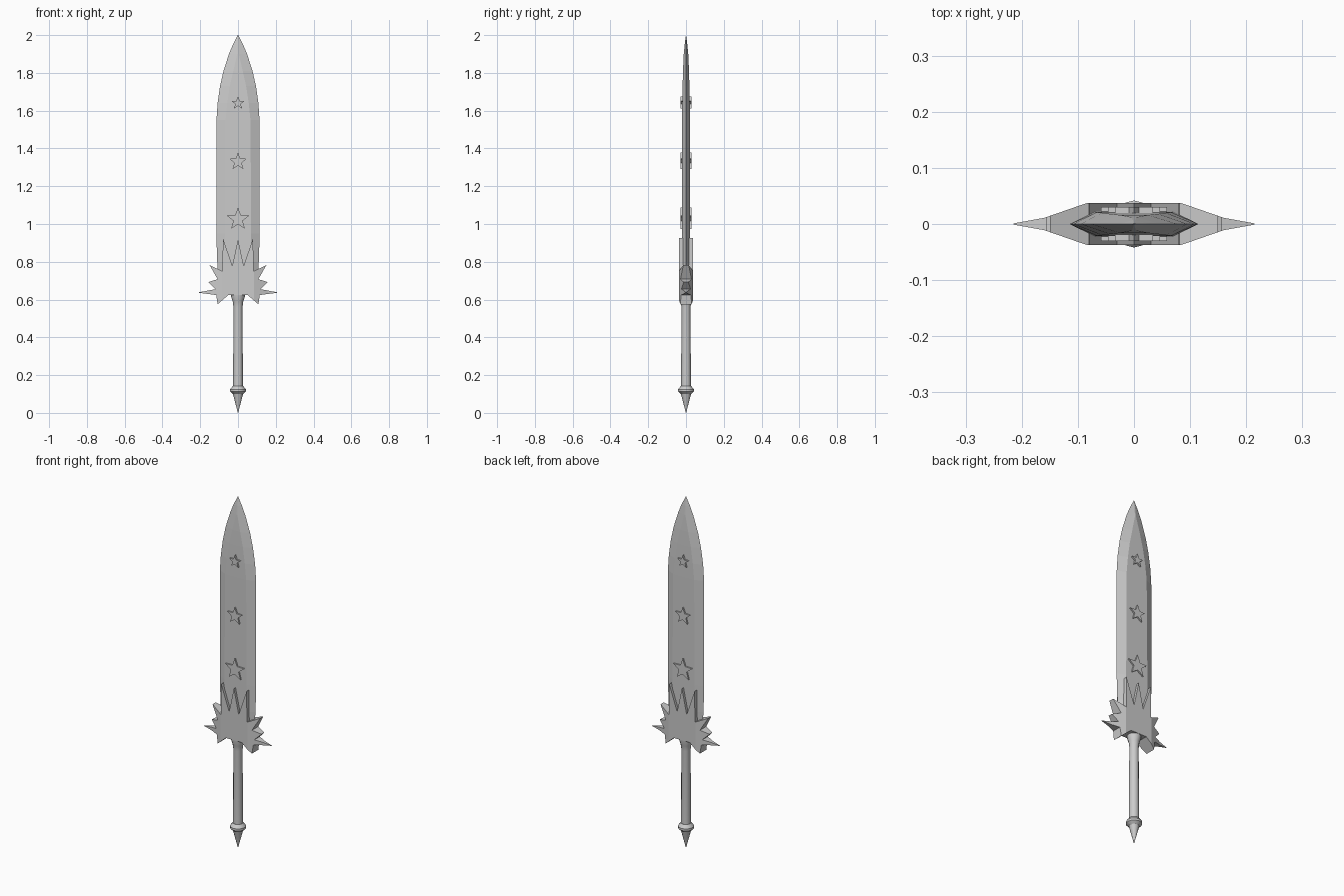
import bpy, bmesh, math

cube = bpy.data.objects.get("Cube")
if cube:
    bpy.data.objects.remove(cube, do_unlink=True)

steel = bpy.data.materials.new("grey steel")
steel.use_nodes = True
GREY = (0.6, 0.6, 0.6, 1)
steel.diffuse_color = GREY
steel.node_tree.nodes["Principled BSDF"].inputs["Base Color"].default_value = GREY


def finish(bm, name, smooth=False):
    bmesh.ops.remove_doubles(bm, verts=bm.verts, dist=1e-5)
    bmesh.ops.recalc_face_normals(bm, faces=bm.faces)
    mesh = bpy.data.meshes.new(name)
    bm.to_mesh(mesh)
    bm.free()
    mesh.materials.append(steel)
    ob = bpy.data.objects.new(name, mesh)
    bpy.context.collection.objects.link(ob)
    if smooth:
        bpy.ops.object.select_all(action='DESELECT')
        ob.select_set(True)
        bpy.context.view_layer.objects.active = ob
        bpy.ops.object.shade_smooth_by_angle(angle=math.radians(32))
    return ob


def loft(bm, rings):
    loops = [[bm.verts.new(p) for p in ring] for ring in rings]
    n = len(loops[0])
    for a, b in zip(loops, loops[1:]):
        for i in range(n):
            j = (i + 1) % n
            bm.faces.new((a[i], a[j], b[j], b[i]))
    bm.faces.new(loops[0])
    bm.faces.new(loops[-1])


def extrude_outline(points, depth):
    """Solid from an x-z outline, from y = -depth to y = depth."""
    bm = bmesh.new()
    face = bm.faces.new([bm.verts.new((x, -depth, z)) for x, z in points])
    new = bmesh.ops.extrude_face_region(bm, geom=[face])["geom"]
    for v in new:
        if isinstance(v, bmesh.types.BMVert):
            v.co.y = depth
    return bm


# Blade: six-sided section (height, half width, half flat, half thickness)
sections = [(0.65, 0.1, 0.07, 0.022), (0.8, 0.11, 0.07, 0.022),
            (0.95, 0.115, 0.07, 0.022), (1.55, 0.114, 0.066, 0.021),
            (1.64, 0.108, 0.057, 0.02), (1.73, 0.095, 0.043, 0.018),
            (1.81, 0.077, 0.025, 0.016), (1.9, 0.048, 0.004, 0.012),
            (1.95, 0.027, 0.002, 0.007), (2.0, 0.001, 0.0005, 0.0005)]
bm = bmesh.new()
loft(bm, [[(-w, 0, z), (-f, -t, z), (f, -t, z), (w, 0, z), (f, t, z), (-f, t, z)]
          for z, w, f, t in sections])
finish(bm, "blade")

# Raised stars on both faces of the blade
for label, z, r in (("lower", 1.025, 0.062), ("middle", 1.33, 0.049), ("upper", 1.64, 0.036)):
    pts = []
    for i in range(10):
        a = math.pi / 2 + i * math.pi / 5
        rad = r if i % 2 == 0 else r * 0.42
        pts.append((rad * math.cos(a), z + rad * math.sin(a)))
    finish(extrude_outline(pts, 0.03), label + "_blade_stars")

# Guard: spiked burst, thinning towards its sides
half = [(0.03, 0.78), (0.08, 0.925), (0.082, 0.75), (0.15, 0.782), (0.108, 0.708),
        (0.157, 0.692), (0.12, 0.655), (0.215, 0.637), (0.115, 0.624),
        (0.108, 0.575), (0.05, 0.625)]
outline = [(0, 0.92)] + half + [(-x, z) for x, z in reversed(half)]
bm = extrude_outline(outline, 0.037)
for cut in (-0.16, -0.085, 0.085, 0.16):
    bmesh.ops.bisect_plane(bm, geom=bm.verts[:] + bm.edges[:] + bm.faces[:],
                           plane_co=(cut, 0, 0), plane_no=(1, 0, 0))


def guard_depth(x):
    x = abs(x)
    if x < 0.085:
        return 0.037
    if x < 0.16:
        return 0.037 - 0.026 * (x - 0.085) / 0.075
    return max(0.001, 0.004 - 0.003 * (x - 0.16) / 0.055) if x > 0.161 else 0.011


for v in bm.verts:
    v.co.y = math.copysign(guard_depth(v.co.x), v.co.y)
finish(bm, "guard")


# Handle parts: turned profiles of (radius, height)
def turned(name, profile, sides, smooth):
    bm = bmesh.new()
    loft(bm, [[(r * math.cos(2 * math.pi * i / sides), r * math.sin(2 * math.pi * i / sides), z)
               for i in range(sides)] for r, z in profile])
    return finish(bm, name, smooth)


turned("grip", [(0.026, 0.13), (0.024, 0.56), (0.028, 0.59), (0.036, 0.615), (0.036, 0.64)], 12, True)
turned("pommel", [(0.0005, 0.0), (0.027, 0.1), (0.042, 0.113), (0.042, 0.125), (0.027, 0.143)], 12, True)
